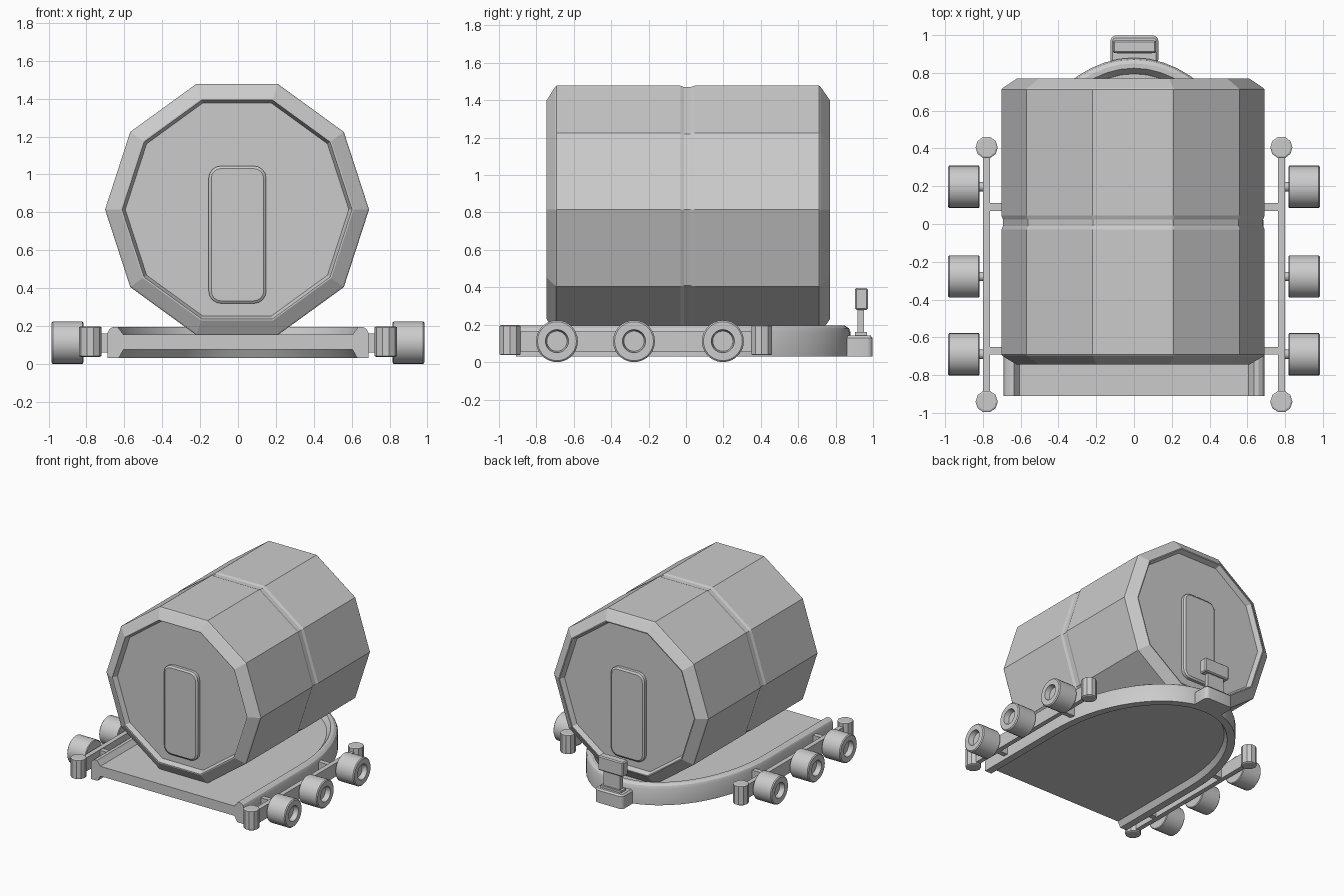
import bpy, bmesh
from math import sin, cos, pi, sqrt, asin

if "Cube" in bpy.data.objects:
    bpy.data.objects.remove(bpy.data.objects["Cube"])


def finish(name, bm, smooth=None, mirror=False):
    bmesh.ops.recalc_face_normals(bm, faces=bm.faces)
    mesh = bpy.data.meshes.new(name)
    bm.to_mesh(mesh)
    bm.free()
    ob = bpy.data.objects.new(name, mesh)
    bpy.context.collection.objects.link(ob)
    if mirror:
        ob.modifiers.new("mirror", 'MIRROR')
    if smooth:
        bpy.ops.object.select_all(action='DESELECT')
        bpy.context.view_layer.objects.active = ob
        ob.select_set(True)
        bpy.ops.object.shade_smooth_by_angle(angle=smooth)
    return ob


def bridge(bm, rings, closed=True):
    rows = [[bm.verts.new(p) for p in r] for r in rings]
    n = len(rows[0])
    for a, b in zip(rows, rows[1:]):
        for i in range(n if closed else n - 1):
            j = (i + 1) % n
            bm.faces.new((a[i], a[j], b[j], b[i]))
    bm.faces.new(rows[0])
    bm.faces.new(rows[-1])
    return rows


def loft(name, rings, smooth=None, mirror=False):
    bm = bmesh.new()
    bridge(bm, rings)
    return finish(name, bm, smooth, mirror)


def lathe(name, profile, sides, axis, centre, smooth=None, mirror=False):
    """profile: (position along axis, radius) pairs"""
    cx, cy, cz = centre
    rings = []
    for h, r in profile:
        ring = []
        for k in range(sides):
            u, v = r * cos(2 * pi * k / sides), r * sin(2 * pi * k / sides)
            d = {'x': (h, u, v), 'y': (u, h, v), 'z': (u, v, h)}[axis]
            ring.append((cx + d[0], cy + d[1], cz + d[2]))
        rings.append(ring)
    return loft(name, rings, smooth, mirror)


def rounded(w, h, r, seg=4):
    """Rounded rectangle outline with half sizes w, h"""
    return [(sx * (w - r) + r * cos(a0 + pi / 2 * k / seg), sy * (h - r) + r * sin(a0 + pi / 2 * k / seg))
            for sx, sy, a0 in ((1, 1, 0), (-1, 1, pi / 2), (-1, -1, pi), (1, -1, 1.5 * pi))
            for k in range(seg + 1)]


def box(name, x0, x1, y0, y1, z0, z1, bevel=0.0, mirror=False):
    rings = [[(x0, y0, z), (x1, y0, z), (x1, y1, z), (x0, y1, z)] for z in (z0, z1)]
    ob = loft(name, rings, mirror=mirror)
    if bevel:
        m = ob.modifiers.new("bevel", 'BEVEL')
        m.width, m.segments = bevel, 1
    return ob


# Ten-sided barrel with chamfered, recessed ends and a shallow middle groove
lathe("barrel", [(-0.705, 0.59), (-0.745, 0.607), (-0.745, 0.615), (-0.70, 0.69), (-0.692, 0.697),
                 (-0.03, 0.697), (-0.01, 0.689), (0.025, 0.689), (0.045, 0.697),
                 (0.712, 0.697), (0.72, 0.69), (0.77, 0.615), (0.77, 0.607), (0.73, 0.59)],
      10, 'y', (-0.005, 0, 0.815))

# Raised door panel on each end
for name, y, s in (("front_door", -0.705, -1), ("rear_door", 0.73, 1)):
    loft(name, [[(-0.003 + u, y + s * d, 0.682 + v) for u, v in rounded(0.152 - i, 0.363 - i, 0.065 - i)]
                for d, i in ((-0.01, 0), (0.025, 0), (0.035, 0.014))], smooth=0.5)

# Sled base: flat deck inside a raised rim, straight front and oval back
A, B, Y0, FRONT, SEG = 0.69, 0.98, -0.1, -0.91, 28


def rim_ring(d, z):
    arc = [((A - d) * cos(pi * k / SEG), Y0 + (B - d) * sin(pi * k / SEG), z) for k in range(SEG + 1)]
    return [(A - d, FRONT, z)] + arc + [(d - A, FRONT, z)]


bm = bmesh.new()
rows = bridge(bm, [rim_ring(d, z) for d, z in
                   ((0.085, 0.075), (0.06, 0.03), (0, 0.03), (0, 0.16), (0.01, 0.182),
                    (0.03, 0.195), (0.055, 0.195), (0.085, 0.155))], closed=False)
bm.faces.new([r[0] for r in rows] + [r[-1] for r in reversed(rows)])
finish("base", bm, smooth=0.5)

# Rear coupler block and its lever
loft("coupler_block", [[(0.002 + u, 0.92 + v, z) for u, v in rounded(0.127 - i, 0.078 - i, 0.03 - i)]
                       for z, i in ((0.03, 0), (0.13, 0), (0.143, 0.012))], smooth=0.5)
box("lever_foot", -0.09, 0.094, 0.903, 0.967, 0.135, 0.16)
box("lever_stem", -0.072, 0.076, 0.917, 0.953, 0.15, 0.29)
box("lever_head", -0.112, 0.116, 0.904, 0.972, 0.28, 0.397, bevel=0.008)

# Side rails with struts and end posts
box("side_rail", 0.762, 0.80, -0.94, 0.40, 0.055, 0.165, mirror=True)
for name, y in (("front_strut", -0.67), ("rear_strut", 0.09)):
    box(name, 0.62, 0.77, y - 0.02, y + 0.02, 0.06, 0.16, mirror=True)
for name, y in (("front_post", -0.94), ("rear_post", 0.405)):
    lathe(name, [(0.037, 0.05), (0.042, 0.059), (0.193, 0.059), (0.198, 0.05)], 10, 'z',
          (0.78, y, 0), mirror=True)

# Three wheels per side with dished outer faces, and their axles
for i, y in enumerate((-0.69, -0.278, 0.197)):
    lathe(f"wheel_{i + 1}", [(0.817, 0.106), (0.822, 0.112), (0.978, 0.112), (0.985, 0.104),
                             (0.985, 0.062), (0.945, 0.054)], 28, 'x', (0, y, 0.112), 0.6, True)
    lathe(f"axle_{i + 1}", [(0.78, 0.025), (0.83, 0.025)], 12, 'x', (0, y, 0.112), 0.6, True)
